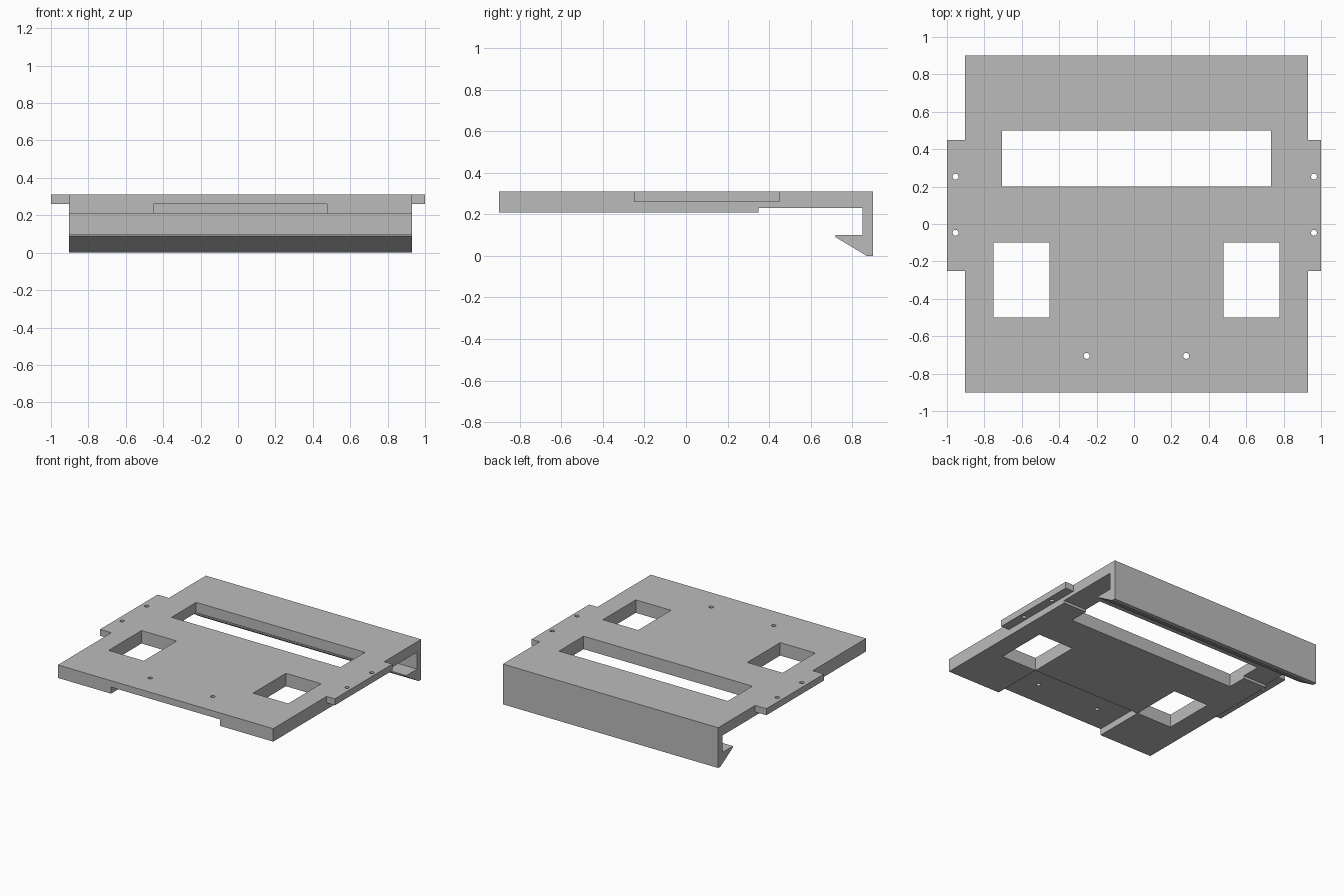
import bpy
import bmesh

cube = bpy.data.objects.get("Cube")
if cube:
    bpy.data.objects.remove(cube, do_unlink=True)

CX = 0.013       # the plate sits slightly off centre between its tabs
HALF = 0.917     # half width of the plate
TOP = 0.31

grey = bpy.data.materials.new("plain_grey")
grey.use_nodes = True
colour = (0.5, 0.5, 0.5, 1)
grey.diffuse_color = colour
grey.node_tree.nodes["Principled BSDF"].inputs["Base Color"].default_value = colour


def make_object(name, bm):
    bmesh.ops.recalc_face_normals(bm, faces=bm.faces)
    mesh = bpy.data.meshes.new(name)
    bm.to_mesh(mesh)
    bm.free()
    mesh.materials.append(grey)
    obj = bpy.data.objects.new(name, mesh)
    bpy.context.collection.objects.link(obj)
    return obj


def extrude_side_profile(name, points, x0, x1):
    """Extrude a (y, z) outline along x."""
    bm = bmesh.new()
    face = bm.faces.new([bm.verts.new((x0, y, z)) for y, z in points])
    result = bmesh.ops.extrude_face_region(bm, geom=[face])
    verts = [v for v in result["geom"] if isinstance(v, bmesh.types.BMVert)]
    bmesh.ops.translate(bm, verts=verts, vec=(x1 - x0, 0, 0))
    return make_object(name, bm)


def box(name, x0, x1, y0, y1, z0, z1):
    return extrude_side_profile(name, [(y0, z0), (y1, z0), (y1, z1), (y0, z1)], x0, x1)


def drill(name, x, y):
    bm = bmesh.new()
    bmesh.ops.create_cone(bm, cap_ends=True, segments=24, radius1=0.016, radius2=0.016, depth=0.4)
    bmesh.ops.translate(bm, verts=bm.verts, vec=(x, y, TOP))
    return make_object(name, bm)


def combine(target, tool, operation):
    """Apply a boolean and discard the tool."""
    tool.hide_render = True
    mod = target.modifiers.new(tool.name, 'BOOLEAN')
    mod.operation = operation
    mod.solver = 'EXACT'
    mod.object = tool
    bpy.context.view_layer.objects.active = target
    bpy.ops.object.modifier_apply(modifier=mod.name)
    bpy.data.objects.remove(tool, do_unlink=True)


# Plate with stepped underside, rear wall and inward barb
outline = [(-0.9, TOP), (-0.9, 0.21), (0.35, 0.21), (0.35, 0.23), (0.85, 0.23),
           (0.85, 0.1), (0.72, 0.1), (0.72, 0.09), (0.87, 0), (0.9, 0), (0.9, TOP)]
plate = extrude_side_profile("mounting_plate", outline, CX - HALF, CX + HALF)

# Thin side tabs
combine(plate, box("tab_left", 0.8, 1, -0.25, 0.45, 0.26, TOP), 'UNION')
combine(plate, box("tab_right", -1, -0.8, -0.25, 0.45, 0.26, TOP), 'UNION')

# Long slot, two windows and the recess under the front edge
cutters = [
    box("slot", CX - 0.719, CX + 0.719, 0.2, 0.5, 0.15, 0.4),
    box("window_left", CX + 0.465, CX + 0.765, -0.5, -0.1, 0.15, 0.4),
    box("window_right", CX - 0.765, CX - 0.465, -0.5, -0.1, 0.15, 0.4),
    box("front_recess", CX - 0.464, CX + 0.464, -1, -0.502, 0.1, 0.26),
]

# Screw holes in the tabs and near the front edge
for side in (-1, 1):
    for y in (-0.047, 0.253):
        cutters.append(drill("tab_hole", 0.004 + side * 0.958, y))
    cutters.append(drill("front_hole", CX + side * 0.266, -0.705))

for cutter in cutters:
    combine(plate, cutter, 'DIFFERENCE')
